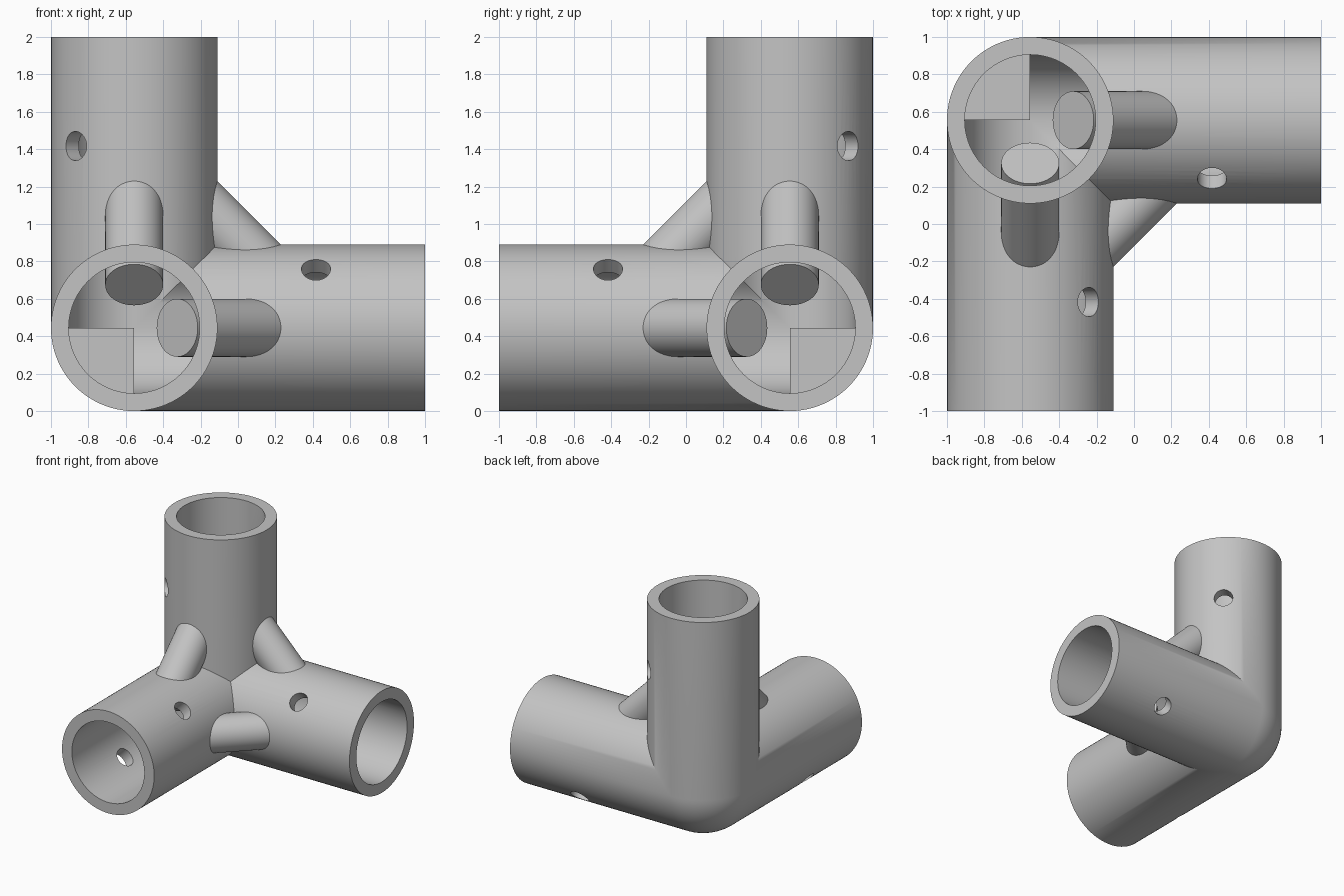
import bpy, bmesh
from math import cos, sin, pi
from mathutils import Vector

cube = bpy.data.objects.get("Cube")
if cube:
    bpy.data.objects.remove(cube, do_unlink=True)

CENTRE = Vector((-0.555, 0.555, 0.445))
AXES = [Vector((1, 0, 0)), Vector((0, -1, 0)), Vector((0, 0, 1))]
OUTER, INNER, LENGTH = 0.445, 0.35, 1.555
N = 96

grey = bpy.data.materials.new("plain_grey")
grey.use_nodes = True
colour = (0.55, 0.55, 0.55, 1)
grey.diffuse_color = colour
grey.node_tree.nodes["Principled BSDF"].inputs["Base Color"].default_value = colour


def make_object(name, bm):
    bmesh.ops.remove_doubles(bm, verts=bm.verts, dist=0.00005)
    bmesh.ops.recalc_face_normals(bm, faces=bm.faces)
    mesh = bpy.data.meshes.new(name)
    bm.to_mesh(mesh)
    bm.free()
    mesh.materials.append(grey)
    obj = bpy.data.objects.new(name, mesh)
    bpy.context.collection.objects.link(obj)
    return obj


def activate(obj):
    bpy.ops.object.select_all(action='DESELECT')
    obj.select_set(True)
    bpy.context.view_layer.objects.active = obj


def rod(name, start, end, radius, sides=64):
    """Closed cylinder between two points."""
    bm = bmesh.new()
    bmesh.ops.create_cone(bm, cap_ends=True, segments=sides, radius1=radius,
                          radius2=radius, depth=(end - start).length)
    obj = make_object(name, bm)
    turn = (end - start).to_track_quat('Z', 'Y').to_matrix().to_4x4()
    turn.translation = (start + end) / 2
    obj.data.transform(turn)
    return obj


def arm_frame(k):
    return AXES[k], AXES[(k + 1) % 3], AXES[(k + 2) % 3]


# Three mitred pipes meeting at the corner, closed by a rounded outer corner
bm = bmesh.new()


def face(*points):
    bm.faces.new([bm.verts.new(p) for p in points])


for k in range(3):
    along, side_a, side_b = arm_frame(k)

    def pipe_point(i, radius, at_end):
        a, b = radius * cos(2 * pi * i / N), radius * sin(2 * pi * i / N)
        u = LENGTH if at_end else max(0, a, b)
        return CENTRE + along * u + side_a * a + side_b * b

    for i in range(N):
        for radius in (OUTER, INNER):
            face(pipe_point(i, radius, False), pipe_point(i + 1, radius, False),
                 pipe_point(i + 1, radius, True), pipe_point(i, radius, True))
        # End rim
        face(pipe_point(i, OUTER, True), pipe_point(i + 1, OUTER, True),
             pipe_point(i + 1, INNER, True), pipe_point(i, INNER, True))
        # Flat quarter wall at the bottom of the bore
        if N // 2 <= i < 3 * N // 4:
            face(CENTRE, pipe_point(i, INNER, False), pipe_point(i + 1, INNER, False))

# Outer corner: one eighth of a ball
Q = N // 4


def ball_point(i, j):
    t, p = pi / 2 * i / Q, pi / 2 * j / Q
    return CENTRE - OUTER * (AXES[0] * sin(t) * cos(p) + AXES[1] * sin(t) * sin(p)
                             + AXES[2] * cos(t))


for i in range(Q):
    for j in range(Q):
        ring = [ball_point(i + 1, j), ball_point(i + 1, j + 1)]
        if i == 0:
            face(ball_point(0, 0), *ring)
        else:
            face(ball_point(i, j), *ring, ball_point(i, j + 1))

body = make_object("corner_pipes", bm)

# Screw holes drilled right through each pipe
for k in range(3):
    along, side_a, side_b = arm_frame(k)
    drill = (side_a + (side_b if k < 2 else -side_b)).normalized() * 0.6
    middle = CENTRE + along * 0.972
    cutter = rod("hole_cutter", middle - drill, middle + drill, 0.078, 48)
    cutter.hide_render = True
    mod = body.modifiers.new("screw_hole", 'BOOLEAN')
    mod.operation = 'DIFFERENCE'
    mod.solver = 'EXACT'
    mod.object = cutter
    activate(body)
    bpy.ops.object.modifier_apply(modifier=mod.name)
    bpy.data.objects.remove(cutter, do_unlink=True)

# Diagonal braces between neighbouring pipes
parts = [body]
for k, name in enumerate(("lower_brace", "front_brace", "side_brace")):
    first, second, _ = arm_frame(k)
    parts.append(rod(name, CENTRE + first * 0.78 + second * 0.23,
                     CENTRE + first * 0.23 + second * 0.78, 0.155))

for part in parts:
    activate(part)
    bpy.ops.object.shade_smooth_by_angle(angle=pi / 6)
